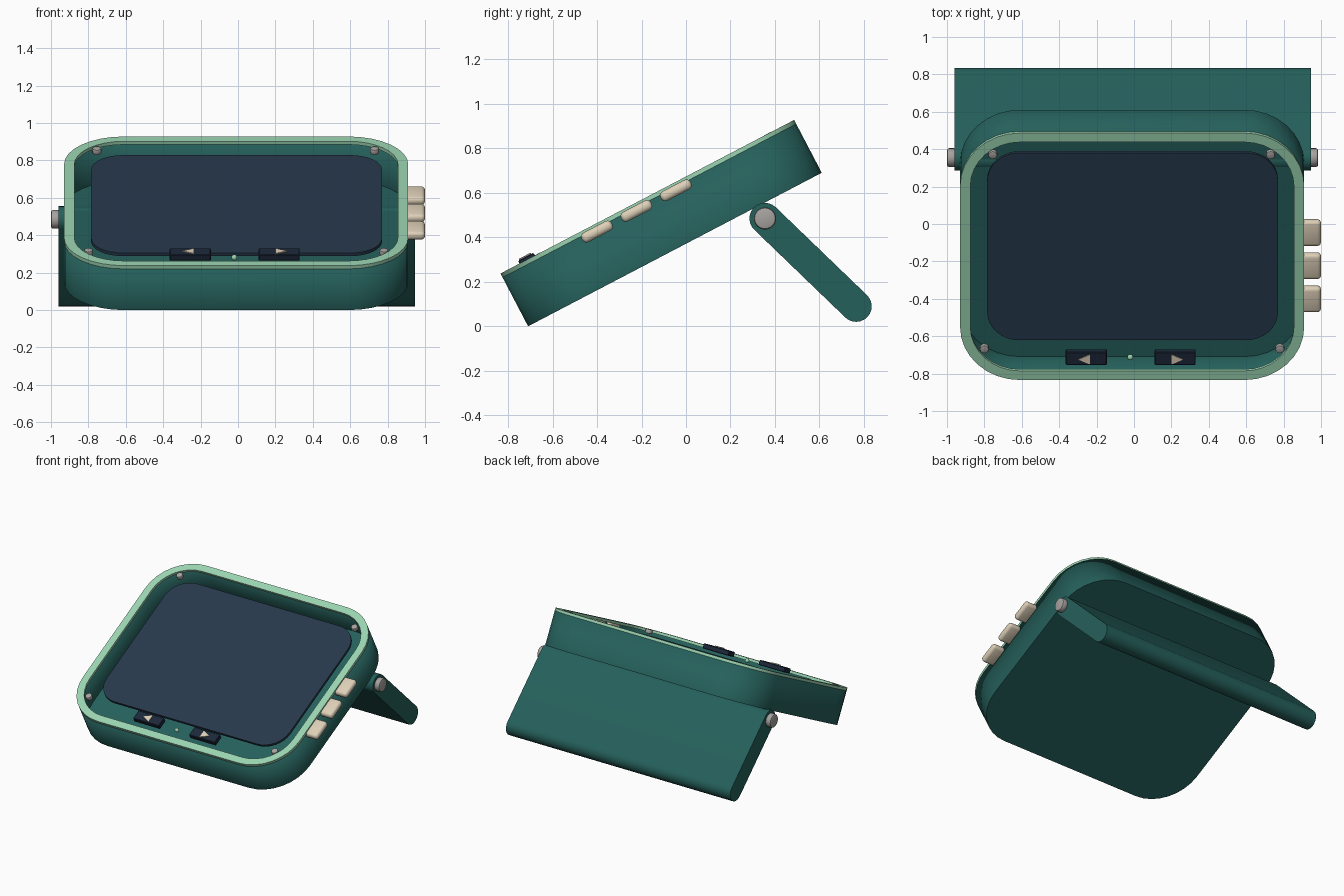
import bpy, bmesh, math
from mathutils import Matrix, Vector

old = bpy.data.objects.get("Cube")
if old:
    bpy.data.objects.remove(old, do_unlink=True)


def material(name, rgb):
    m = bpy.data.materials.new(name)
    m.use_nodes = True
    m.diffuse_color = (*rgb, 1)
    m.node_tree.nodes["Principled BSDF"].inputs["Base Color"].default_value = (*rgb, 1)
    return m


teal = material("dark_teal", (0.0185, 0.117, 0.105))
mint = material("mint", (0.33, 0.66, 0.445))
navy = material("screen_navy", (0.0195, 0.04, 0.072))
deep_navy = material("button_navy", (0.011, 0.021, 0.042))
cream = material("cream", (0.73, 0.63, 0.48))
grey = material("grey_metal", (0.38, 0.365, 0.35))

# Tilted frame of the case: x across, y up the slope, z out of the face
TILT = Matrix.Translation((0, -0.71, 0)) @ Matrix.Rotation(math.radians(27.6), 4, 'X')
TOP = 0.268


def finish(bm, name, mat, matrix=TILT):
    bmesh.ops.recalc_face_normals(bm, faces=bm.faces)
    bm.transform(matrix)
    mesh = bpy.data.meshes.new(name)
    bm.to_mesh(mesh)
    bm.free()
    mesh.shade_smooth()
    mesh.set_sharp_from_angle(angle=math.radians(35))
    mesh.materials.append(mat)
    ob = bpy.data.objects.new(name, mesh)
    bpy.context.collection.objects.link(ob)
    return ob


def rounded_rect(x0, x1, y0, y1, r, seg=8):
    centres = [(x1 - r, y1 - r), (x0 + r, y1 - r), (x0 + r, y0 + r), (x1 - r, y0 + r)]
    return [(cx + r * math.cos(a), cy + r * math.sin(a))
            for k, (cx, cy) in enumerate(centres)
            for a in [(k + i / seg) * math.pi / 2 for i in range(seg + 1)]]


def loop(bm, pts, z):
    return [bm.verts.new((x, y, z)) for x, y in pts]


def skin(bm, a, b):
    for i in range(len(a)):
        j = (i + 1) % len(a)
        bm.faces.new((a[i], a[j], b[j], b[i]))


def prism(name, pts, z0, z1, mat, matrix=TILT):
    bm = bmesh.new()
    low, high = loop(bm, pts, z0), loop(bm, pts, z1)
    skin(bm, low, high)
    bm.faces.new(low)
    bm.faces.new(high)
    return finish(bm, name, mat, matrix)


def box(name, centre, size, bevel, mat, seg=3):
    bm = bmesh.new()
    bmesh.ops.create_cube(bm, size=1, matrix=Matrix.Translation(centre) @ Matrix.Diagonal((*size, 1)))
    bmesh.ops.bevel(bm, geom=bm.edges[:], offset=bevel, segments=seg, profile=0.5, affect='EDGES')
    return finish(bm, name, mat)


def disc(name, centre, radius, depth, bevel, mat, matrix=TILT, sides=24):
    bm = bmesh.new()
    bmesh.ops.create_cone(bm, cap_ends=True, segments=sides, radius1=radius, radius2=radius, depth=depth)
    rims = [e for e in bm.edges if abs(e.verts[0].co.z - e.verts[1].co.z) < 1e-5]
    bmesh.ops.bevel(bm, geom=rims, offset=bevel, segments=2, profile=0.5, affect='EDGES')
    return finish(bm, name, mat, matrix @ Matrix.Translation(centre))


# Case: a thin open tray
outer = rounded_rect(-0.93, 0.91, 0, 1.49, 0.32)
bm = bmesh.new()
floor, lip = loop(bm, outer, 0), loop(bm, outer, TOP - 0.02)
skin(bm, floor, lip)
bm.faces.new(floor[::-1])
case = finish(bm, "case", teal)
thick = case.modifiers.new("wall", 'SOLIDIFY')
thick.thickness = 0.003
thick.offset = -1

# Rim around the opening
w = 0.055
inner = rounded_rect(-0.93 + w, 0.91 - w, w, 1.49 - w, 0.32 - w)
bm = bmesh.new()
rings = [loop(bm, p, z) for p, z in ((outer, TOP - 0.02), (outer, TOP), (inner, TOP), (inner, TOP - 0.02))]
for i in range(4):
    skin(bm, rings[i], rings[(i + 1) % 4])
finish(bm, "rim", mint)

# Screen panel
prism("screen", rounded_rect(-0.785, 0.77, 0.22, 1.35, 0.17), 0.21, 0.229, navy)

# Corner screws
for label, x, y in (("lower_right", -0.80, 0.183), ("lower_left", 0.78, 0.183),
                    ("upper_right", -0.755, 1.355), ("upper_left", 0.73, 1.355)):
    disc("screw_" + label, (x, y, 0.253), 0.025, 0.032, 0.008, grey, sides=12)

# Front buttons with arrow plates
for label, x, d in (("right", -0.255, -1), ("left", 0.22, 1)):
    box("front_button_" + label, (x, 0.136, 0.264), (0.22, 0.078, 0.036), 0.004, deep_navy, 1)
    ax = x + 0.01 * d
    arrow = [(ax - 0.03 * d, 0.103), (ax + 0.032 * d, 0.133), (ax - 0.03 * d, 0.163)]
    prism("arrow_" + label, arrow, 0.281, 0.288, cream)

# Indicator light
bm = bmesh.new()
bmesh.ops.create_uvsphere(bm, u_segments=16, v_segments=8, radius=0.016,
                          matrix=Matrix.Translation((-0.02, 0.128, 0.25)))
finish(bm, "indicator_light", mint)

# Side buttons
for i in range(3):
    box(f"side_button_{i + 1}", (0.94, 0.472 + 0.2 * i, 0.234), (0.12, 0.152, 0.048), 0.02, cream)

# Stand: a round-ended slab swept across the width
hinge, foot, r = Vector((0.355, 0.485)), Vector((0.765, 0.09)), 0.07
along = math.atan2(foot.y - hinge.y, foot.x - hinge.x)
profile = [(c.x + r * math.cos(a), c.y + r * math.sin(a))
           for c, start in ((foot, along - math.pi / 2), (hinge, along + math.pi / 2))
           for a in [start + math.pi * i / 12 for i in range(13)]]
# Turns (x, y, z) into (y, z, x)
SIDEWAYS = Matrix(((0, 0, 1, 0), (1, 0, 0, 0), (0, 1, 0, 0), (0, 0, 0, 1)))
prism("stand", profile, -0.96, 0.945, teal, SIDEWAYS)

# Hinge pins
for label, x in (("right", -0.975), ("left", 0.96)):
    disc("hinge_pin_" + label, (hinge.x, hinge.y, x), 0.05, 0.05, 0.012, grey, SIDEWAYS)
